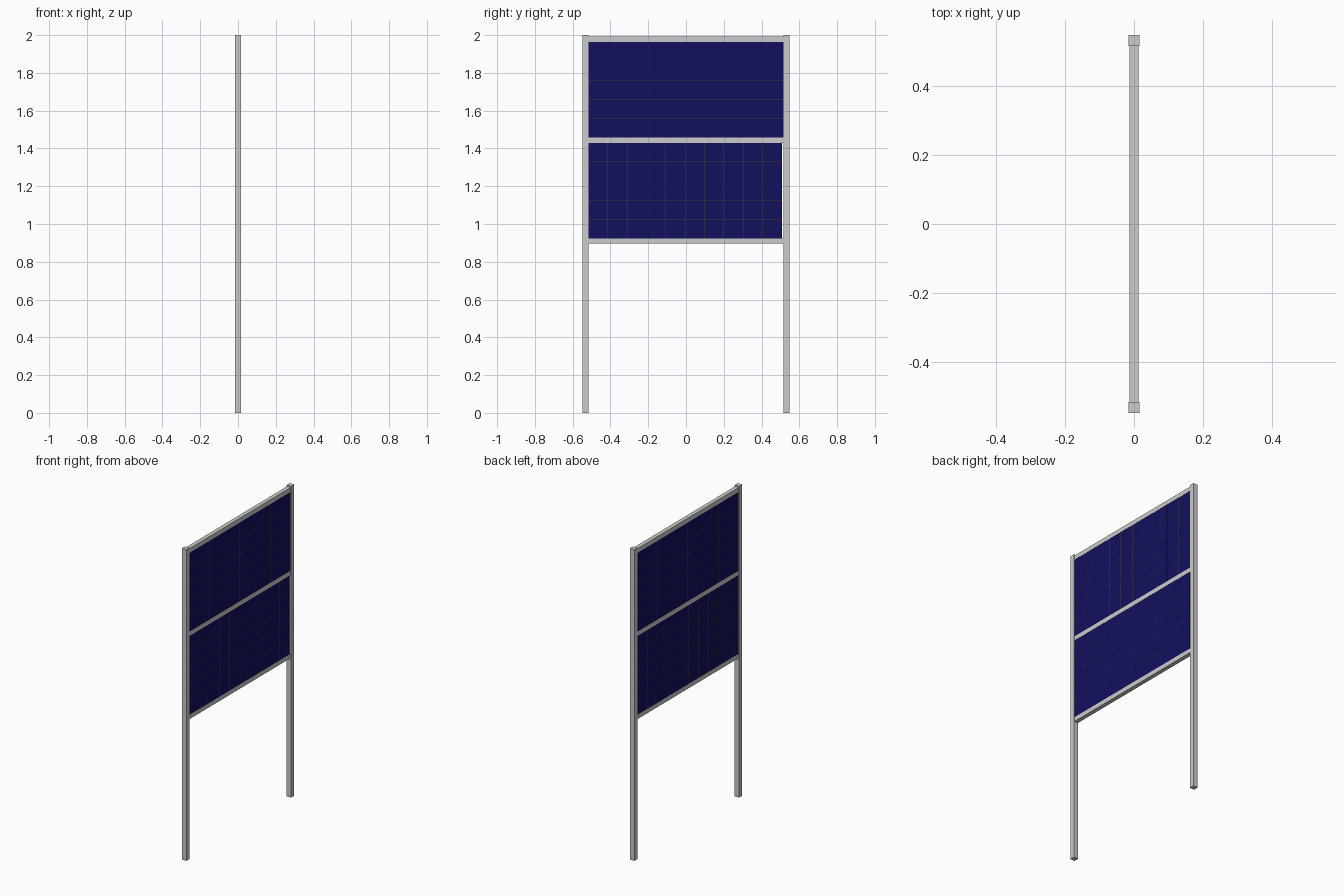
import bpy, bmesh
from mathutils import Matrix, Vector

if "Cube" in bpy.data.objects:
    bpy.data.objects.remove(bpy.data.objects["Cube"])


def boxes(name, spans, mat=None):
    """One object made of boxes, each given as (x0, x1, y0, y1, z0, z1)."""
    bm = bmesh.new()
    for x0, x1, y0, y1, z0, z1 in spans:
        centre = Vector(((x0 + x1) / 2, (y0 + y1) / 2, (z0 + z1) / 2))
        size = Matrix.Diagonal((x1 - x0, y1 - y0, z1 - z0, 1))
        bmesh.ops.create_cube(bm, size=1, matrix=Matrix.Translation(centre) @ size)
    mesh = bpy.data.meshes.new(name)
    bm.to_mesh(mesh)
    bm.free()
    obj = bpy.data.objects.new(name, mesh)
    bpy.context.collection.objects.link(obj)
    if mat:
        mesh.materials.append(mat)
    return obj


def material(name, colour):
    mat = bpy.data.materials.new(name)
    mat.diffuse_color = (*colour, 1)
    mat.use_nodes = True
    mat.node_tree.nodes["Principled BSDF"].inputs["Base Color"].default_value = mat.diffuse_color
    return mat


cell_blue = material("cell_blue", (0.006, 0.005, 0.11))
line_olive = material("line_olive", (0.05, 0.05, 0.04))

POST, RAIL, PANEL = 0.016, 0.0133, 0.012   # half depths in x
INNER = 0.516                              # inner face of the posts

# Two full-height posts
boxes("left_post", [(-POST, POST, -0.548, -INNER, 0, 2)])
boxes("right_post", [(-POST, POST, INNER, 0.548, 0, 2)])

# Three cross rails
rails = {"bottom_rail": (0.896, 0.924), "middle_rail": (1.43, 1.458),
         "top_rail": (1.964, 1.992)}
for name, (z0, z1) in rails.items():
    boxes(name, [(-RAIL, RAIL, -INNER, INNER, z0, z1)])

# Two panels, the lower one leaving a narrow gap beside the right post
panels = {"lower_panel": (0.924, 1.43, 0.508), "upper_panel": (1.458, 1.964, INNER)}
COLS, ROWS, W = 10, 5, 0.001
for name, (z0, z1, y1) in panels.items():
    y0 = -INNER
    boxes(name, [(-PANEL, PANEL, y0, y1, z0, z1)], cell_blue)
    # Thin lines dividing the cells on both faces
    lines = []
    for side in (-1, 1):
        x0, x1 = sorted((side * (PANEL - 0.001), side * (PANEL + 0.0005)))
        for i in range(1, COLS):
            y = y0 + (y1 - y0) * i / COLS
            lines.append((x0, x1, y - W, y + W, z0, z1))
        for j in range(1, ROWS):
            z = z0 + (z1 - z0) * j / ROWS
            lines.append((x0, x1, y0, y1, z - W, z + W))
    boxes(name + "_cell_lines", lines, line_olive)
